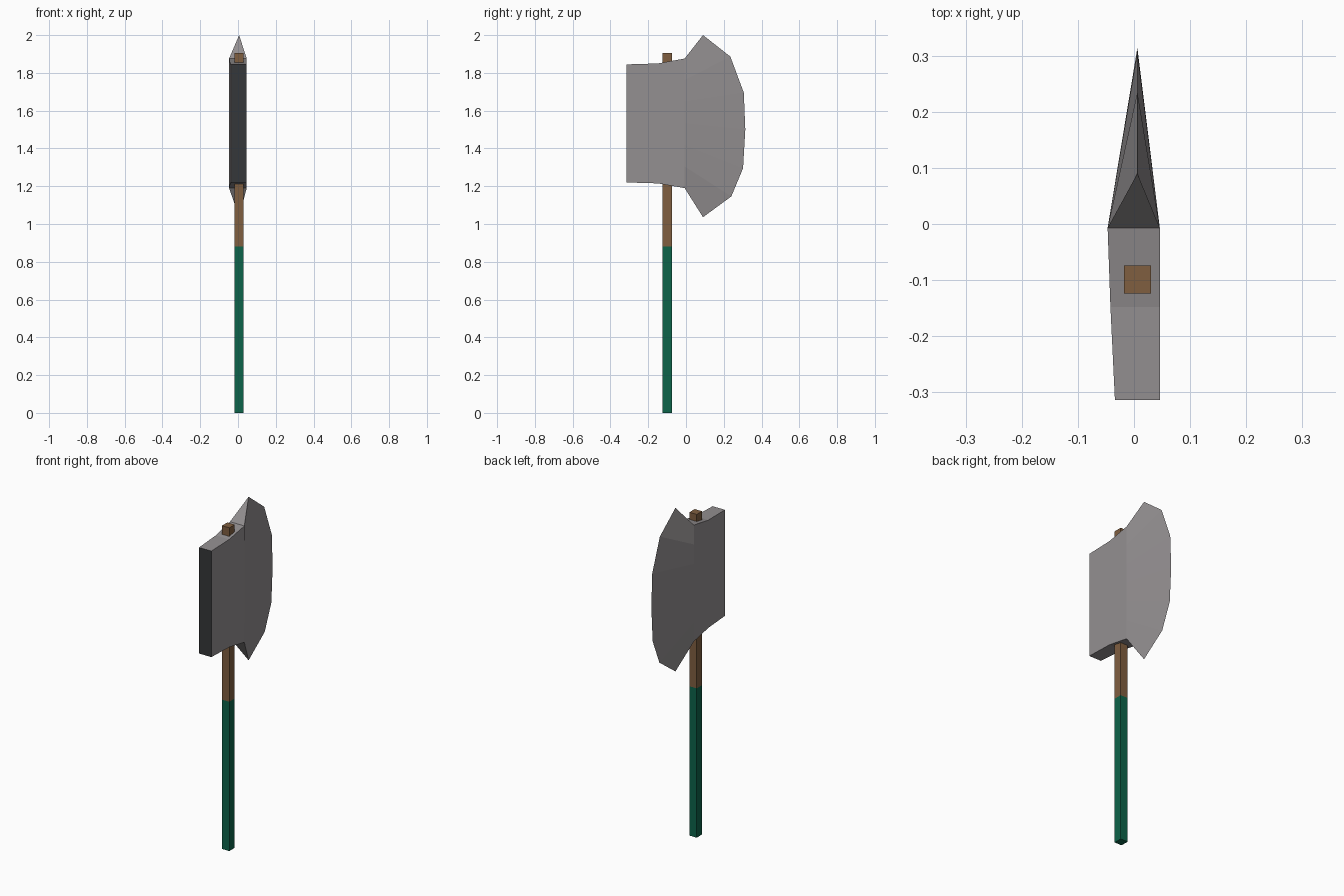
import bpy, bmesh

if "Cube" in bpy.data.objects:
    bpy.data.objects.remove(bpy.data.objects["Cube"])


def material(name, rgb):
    m = bpy.data.materials.new(name)
    m.diffuse_color = (*rgb, 1)
    m.use_nodes = True
    m.node_tree.nodes["Principled BSDF"].inputs["Base Color"].default_value = m.diffuse_color
    return m


def finish(bm, name, mats):
    bmesh.ops.recalc_face_normals(bm, faces=bm.faces)
    mesh = bpy.data.meshes.new(name)
    bm.to_mesh(mesh)
    bm.free()
    for m in mats:
        mesh.materials.append(m)
    obj = bpy.data.objects.new(name, mesh)
    bpy.context.collection.objects.link(obj)


steel = material("steel grey", (0.296, 0.279, 0.285))
dark_steel = material("dark steel", (0.035, 0.038, 0.041))
wood = material("brown wood", (0.214, 0.113, 0.051))
green = material("green grip", (0.004, 0.126, 0.068))


def shaft(name, z0, z1, mat):
    bm = bmesh.new()
    bmesh.ops.create_cube(bm, size=1)
    for v in bm.verts:
        v.co.x = 0.006 + v.co.x * 0.048
        v.co.y = -0.099 + v.co.y * 0.05
        v.co.z = z0 if v.co.z < 0 else z1
    finish(bm, name, [mat])


# Square handle: painted grip below, bare wood above
shaft("handle_grip", 0, 0.88, green)
shaft("handle_shaft", 0.88, 1.905, wood)

# Axe head: body stations (y, left x, right x, bottom z, top z)
stations = [(-0.314, -0.034, 0.046, 1.22, 1.845),
            (-0.148, -0.042, 0.046, 1.215, 1.85),
            (-0.007, -0.047, 0.046, 1.19, 1.876)]
# Curved cutting edge (y, z), bottom to top
edge = [(0.09, 1.036), (0.24, 1.146), (0.302, 1.295), (0.314, 1.5),
        (0.306, 1.695), (0.235, 1.886), (0.09, 2.0)]

bm = bmesh.new()
rows = len(edge)
tip = [bm.verts.new((0.006, y, z)) for y, z in edge]
sides = []
for s in (1, 2):
    cols = [[bm.verts.new((st[s], st[0], st[3] + (st[4] - st[3]) * r / (rows - 1)))
             for r in range(rows)] for st in stations]
    sides.append(cols + [tip])

# Broad side faces, tapering to the cutting edge
for cols in sides:
    for a, b in zip(cols, cols[1:]):
        for r in range(rows - 1):
            bm.faces.new((a[r], b[r], b[r + 1], a[r + 1]))

# Top and bottom faces, with the pointed horns
left, right = sides
for r in (0, rows - 1):
    for i in range(2):
        bm.faces.new((left[i][r], left[i + 1][r], right[i + 1][r], right[i][r]))
    bm.faces.new((left[2][r], tip[r], right[2][r]))

# Dark flat poll at the back
poll = bm.faces.new(left[0] + right[0][::-1])
poll.material_index = 1
finish(bm, "axe_head", [steel, dark_steel])
